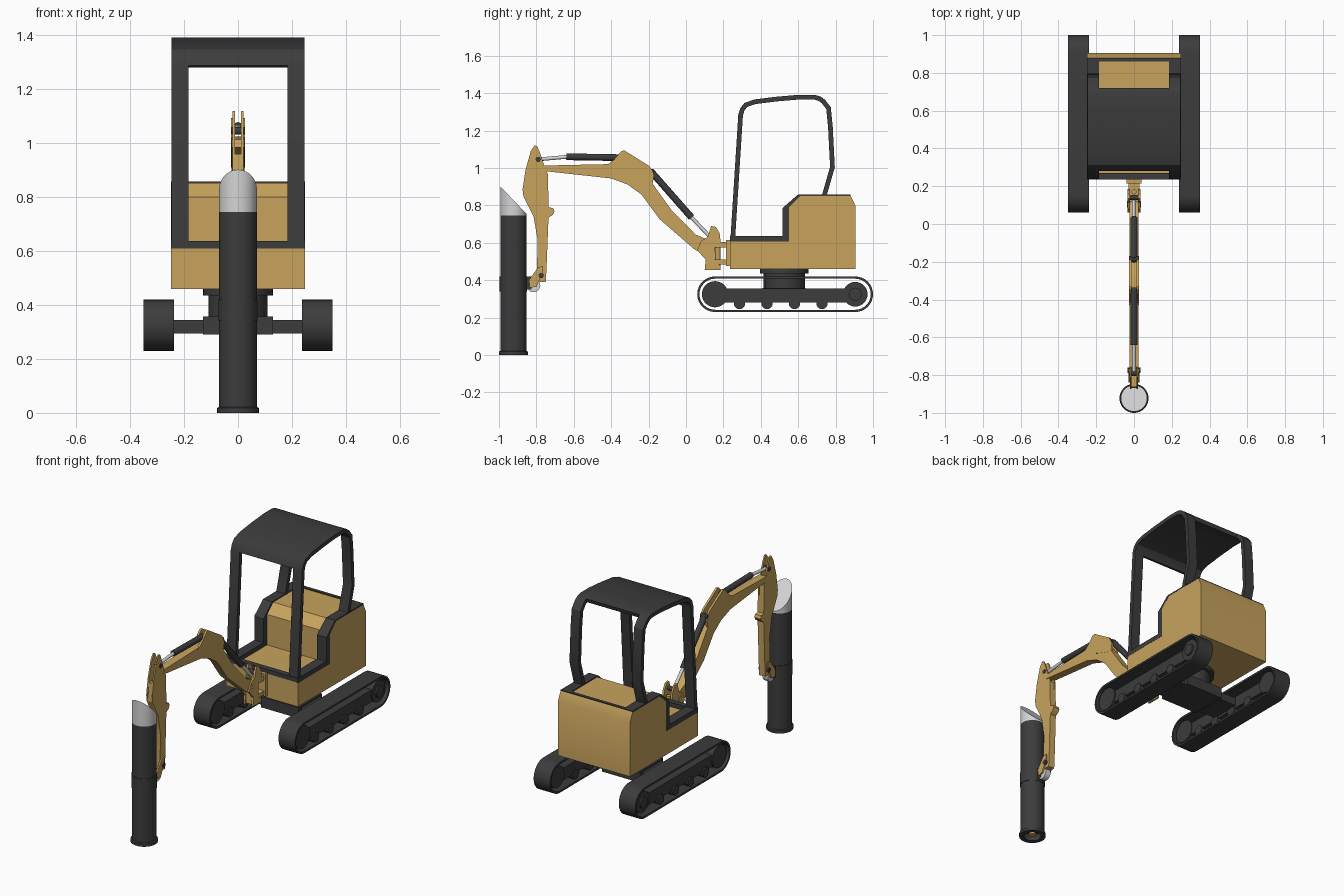
import bpy, bmesh, math
from mathutils import Vector

if "Cube" in bpy.data.objects:
    bpy.data.objects.remove(bpy.data.objects["Cube"])


def material(name, col):
    m = bpy.data.materials.new(name)
    m.use_nodes = True
    m.diffuse_color = (*col, 1)
    m.node_tree.nodes["Principled BSDF"].inputs["Base Color"].default_value = (*col, 1)
    return m


YELLOW = material("ochre yellow", (0.58, 0.37, 0.11))
DARK = material("charcoal", (0.045, 0.045, 0.045))
LIGHT = material("light grey", (0.66, 0.66, 0.66))
parts = []


def finish(name, bm, mat):
    bmesh.ops.recalc_face_normals(bm, faces=bm.faces)
    me = bpy.data.meshes.new(name)
    bm.to_mesh(me)
    bm.free()
    me.materials.append(mat)
    ob = bpy.data.objects.new(name, me)
    bpy.context.collection.objects.link(ob)
    parts.append(ob)
    return ob


def prism(name, pts, x0, x1, mat):
    """Side outline (y, z) extruded from x0 to x1."""
    bm = bmesh.new()
    a = [bm.verts.new((x0, y, z)) for y, z in pts]
    b = [bm.verts.new((x1, y, z)) for y, z in pts]
    bm.faces.new(a)
    bm.faces.new(b)
    for i in range(len(pts)):
        j = (i + 1) % len(pts)
        bm.faces.new((a[i], a[j], b[j], b[i]))
    return finish(name, bm, mat)


def box(name, x, y, z, mat):
    return prism(name, [(y[0], z[0]), (y[1], z[0]), (y[1], z[1]), (y[0], z[1])], x[0], x[1], mat)


def pair(name, pts, x0, x1, mat):
    """Mirrored left and right prisms."""
    for side, s in (("left", 1), ("right", -1)):
        prism(f"{name}_{side}", pts, s * x0, s * x1, mat)


def ribbon(name, path, t, x0, x1, mat, closed=False):
    """Strip of thickness t that follows a side path (y, z), mitred at its corners."""
    bm = bmesh.new()
    n = len(path)
    pts = [Vector(p) for p in path]
    rows = []
    for i, p in enumerate(pts):
        before = pts[i - 1] if closed or i else None
        after = pts[(i + 1) % n] if closed or i < n - 1 else None
        d1 = (p - before).normalized() if before is not None else (after - p).normalized()
        d2 = (after - p).normalized() if after is not None else d1
        tan = (d1 + d2).normalized()
        off = Vector((-tan.y, tan.x)) * (t / 2 / max(tan.dot(d1), 0.4))
        a, b = p + off, p - off
        rows.append([bm.verts.new(v) for v in
                     ((x0, *a), (x0, *b), (x1, *b), (x1, *a))])
    for i in range(n if closed else n - 1):
        r, q = rows[i], rows[(i + 1) % n]
        for k in range(4):
            m = (k + 1) % 4
            bm.faces.new((r[k], r[m], q[m], q[k]))
    if not closed:
        bm.faces.new(rows[0])
        bm.faces.new(rows[-1])
    return finish(name, bm, mat)


def rod(name, p, q, r, mat, seg=20):
    """Cylinder between two points."""
    p, q = Vector(p), Vector(q)
    d = q - p
    bm = bmesh.new()
    bmesh.ops.create_cone(bm, cap_ends=True, segments=seg, radius1=r, radius2=r, depth=d.length)
    bm.transform(d.to_track_quat("Z", "Y").to_matrix().to_4x4())
    bmesh.ops.translate(bm, verts=bm.verts, vec=(p + q) / 2)
    return finish(name, bm, mat)


def arc(cy, cz, r, a0, a1, n):
    return [(cy + r * math.cos(math.radians(a0 + (a1 - a0) * i / n)),
             cz + r * math.sin(math.radians(a0 + (a1 - a0) * i / n))) for i in range(n + 1)]


# Crawler tracks
FRONT, REAR, AXLE = 0.155, 0.905, 0.325
belt = arc(REAR, AXLE, 0.089, -90, 90, 16) + arc(FRONT, AXLE, 0.089, 90, 270, 16)
for side, s in (("left", 1), ("right", -1)):
    ribbon(f"track_belt_{side}", belt, 0.012, s * 0.237, s * 0.35, DARK, True)
    rod(f"idler_wheel_{side}", (s * 0.25, FRONT, AXLE), (s * 0.338, FRONT, AXLE), 0.07, DARK, 32)
    rod(f"drive_wheel_{side}", (s * 0.25, REAR, AXLE), (s * 0.335, REAR, AXLE), 0.066, DARK, 32)
    rod(f"drive_hub_{side}", (s * 0.25, REAR, AXLE), (s * 0.345, REAR, AXLE), 0.035, DARK)
    box(f"track_frame_{side}", (s * 0.255, s * 0.33), (FRONT, REAR), (0.28, 0.355), DARK)
    for i in range(4):
        y = 0.286 + i * 0.147
        rod(f"roller_{side}_{i}", (s * 0.25, y, 0.275), (s * 0.338, y, 0.275), 0.03, DARK)

# Undercarriage and turntable
box("cross_beam", (-0.26, 0.26), (0.43, 0.62), (0.295, 0.345), DARK)
box("centre_block", (-0.13, 0.13), (0.41, 0.64), (0.29, 0.357), DARK)
rod("turntable_base", (0, 0.525, 0.35), (0, 0.525, 0.44), 0.11, DARK, 16)
rod("turntable", (0, 0.525, 0.435), (0, 0.525, 0.465), 0.13, DARK, 32)

# Body with step, seat and engine cover
prism("body", [(0.235, 0.46), (0.905, 0.46), (0.905, 0.8), (0.88, 0.853), (0.61, 0.853),
               (0.55, 0.8), (0.55, 0.61), (0.235, 0.61)], -0.248, 0.248, YELLOW)
pair("side_trim", [(0.235, 0.607), (0.235, 0.637), (0.515, 0.637), (0.515, 0.785), (0.6, 0.859),
                   (0.88, 0.859), (0.88, 0.85), (0.61, 0.85), (0.55, 0.79), (0.55, 0.607)],
     0.185, 0.2485, DARK)
box("front_sill", (-0.186, 0.186), (0.235, 0.27), (0.607, 0.637), DARK)
box("rear_trim", (-0.186, 0.186), (0.86, 0.88), (0.85, 0.859), DARK)

# Canopy posts and roof
roof = [(0.292, 1.284), (0.302, 1.315), (0.32, 1.337), (0.368, 1.354), (0.48, 1.368),
        (0.607, 1.379), (0.686, 1.379), (0.715, 1.37)]
frame = [(0.25, 0.62)] + roof + [(0.735, 1.355), (0.762, 1.32), (0.772, 1.22),
                                 (0.783, 1.005), (0.74, 0.855)]
for side, s in (("left", 1), ("right", -1)):
    ribbon(f"canopy_post_{side}", frame, 0.025, s * 0.184, s * 0.246, DARK)
ribbon("canopy_roof", roof, 0.025, -0.185, 0.185, DARK)

# Swing bracket
box("bracket_mount_top", (-0.03, 0.03), (0.15, 0.25), (0.575, 0.605), YELLOW)
box("bracket_mount_bottom", (-0.03, 0.03), (0.15, 0.25), (0.485, 0.51), YELLOW)
box("bracket_mount_plate", (-0.04, 0.04), (0.215, 0.24), (0.475, 0.615), YELLOW)
rod("swing_pin", (0, 0.17, 0.455), (0, 0.17, 0.62), 0.014, YELLOW)
pair("bracket_cheek", [(0.06, 0.56), (0.08, 0.61), (0.115, 0.63), (0.135, 0.69), (0.16, 0.685),
                       (0.18, 0.65), (0.185, 0.605), (0.155, 0.575), (0.15, 0.49),
                       (0.185, 0.48), (0.185, 0.455), (0.1, 0.455), (0.105, 0.51)],
     0.022, 0.034, YELLOW)
box("bracket_web", (-0.024, 0.024), (0.11, 0.15), (0.46, 0.53), YELLOW)

# Boom with lugs at the bend
prism("boom", [(-0.757, 1.013), (-0.44, 1.02), (-0.38, 1.025), (-0.27, 1.01), (-0.2, 0.95),
               (-0.16, 0.89), (-0.078, 0.775), (0.05, 0.645), (0.12, 0.615), (0.14, 0.58),
               (0.1, 0.537), (0.045, 0.565), (-0.14, 0.725), (-0.238, 0.858),
               (-0.313, 0.912), (-0.4, 0.944), (-0.77, 0.985)], -0.025, 0.025, YELLOW)
pair("boom_lug", [(-0.43, 1.01), (-0.385, 1.045), (-0.345, 1.09), (-0.33, 1.094), (-0.195, 1.01),
                  (-0.17, 0.96), (-0.18, 0.91), (-0.3, 0.95)], 0.013, 0.026, YELLOW)
rod("boom_foot_pin", (-0.036, 0.105, 0.58), (0.036, 0.105, 0.58), 0.018, YELLOW)

# Hydraulic cylinders
rod("boom_cylinder", (0, -0.19, 0.985), (0, 0.03, 0.735), 0.018, DARK)
rod("boom_piston", (0, 0.02, 0.746), (0, 0.13, 0.63), 0.01, LIGHT)
rod("arm_cylinder", (0, -0.35, 1.055), (0, -0.64, 1.06), 0.018, DARK)
rod("arm_piston", (0, -0.63, 1.06), (0, -0.79, 1.046), 0.01, LIGHT)
for name, y, z in (("boom", -0.185, 0.98), ("boom_rod", 0.14, 0.65),
                   ("arm", -0.35, 1.055), ("arm_rod", -0.79, 1.046)):
    rod(f"{name}_pin", (-0.024, y, z), (0.024, y, z), 0.014, DARK)

# Stick with forked top
stick = [(-0.735, 0.79), (-0.71, 0.785), (-0.703, 0.767), (-0.712, 0.75), (-0.735, 0.735),
         (-0.746, 0.457), (-0.75, 0.39), (-0.797, 0.39), (-0.794, 0.62), (-0.815, 0.74),
         (-0.869, 0.848)]
pair("stick_cheek", stick + [(-0.874, 0.885), (-0.858, 0.99), (-0.83, 1.09), (-0.81, 1.12),
                             (-0.797, 1.118), (-0.783, 1.088), (-0.757, 1.01), (-0.738, 0.965)],
     0.012, 0.021, YELLOW)
prism("stick_core", stick + [(-0.862, 0.96), (-0.74, 0.96)], -0.013, 0.013, YELLOW)
pair("tool_link", [(-0.765, 0.475), (-0.79, 0.47), (-0.84, 0.4), (-0.835, 0.36), (-0.8, 0.365),
                   (-0.765, 0.44)], 0.021, 0.03, YELLOW)
rod("tool_pin", (-0.018, -0.815, 0.372), (0.018, -0.815, 0.372), 0.036, LIGHT, 24)
box("tool_hanger", (-0.02, 0.02), (-0.87, -0.825), (0.35, 0.42), DARK)
rod("hanger_pin", (-0.034, -0.775, 0.425), (0.034, -0.775, 0.425), 0.014, DARK)

# Tube tool: wall, hollow lower end, drill tip and slanted top
TY, TR = -0.923, 0.07
rod("tube", (0, TY, 0.04), (0, TY, 0.745), TR, DARK, 40)
rod("tube_collar", (0, TY, 0.34), (0, TY, 0.42), TR + 0.003, DARK, 40)
rod("drill_tip", (0, TY, 0.008), (0, TY, 0.05), 0.022, YELLOW, 12)
bm = bmesh.new()
profile = ((0.05, 0.05), (0.05, 0), (0.077, 0), (0.077, 0.018), (TR, 0.022), (TR, 0.05))
N = 40
rings = [[bm.verts.new((r * math.cos(k * math.tau / N), TY + r * math.sin(k * math.tau / N), z))
          for k in range(N)] for r, z in profile]
for a, b in zip(rings, rings[1:]):
    for k in range(N):
        bm.faces.new((a[k], a[(k + 1) % N], b[(k + 1) % N], b[k]))
finish("tube_flange", bm, DARK)
top = rod("tube_top", (0, TY, 0.745), (0, TY, 0.8), TR, LIGHT, 40)
for v in top.data.vertices:
    if v.co.z > 0.77:
        v.co.z = 0.755 + 0.147 * (TY + TR - v.co.y) / (2 * TR)

# Smooth round surfaces, keep hard edges
bpy.ops.object.select_all(action="DESELECT")
for ob in parts:
    ob.select_set(True)
bpy.context.view_layer.objects.active = parts[0]
bpy.ops.object.shade_smooth_by_angle(angle=math.radians(30))
